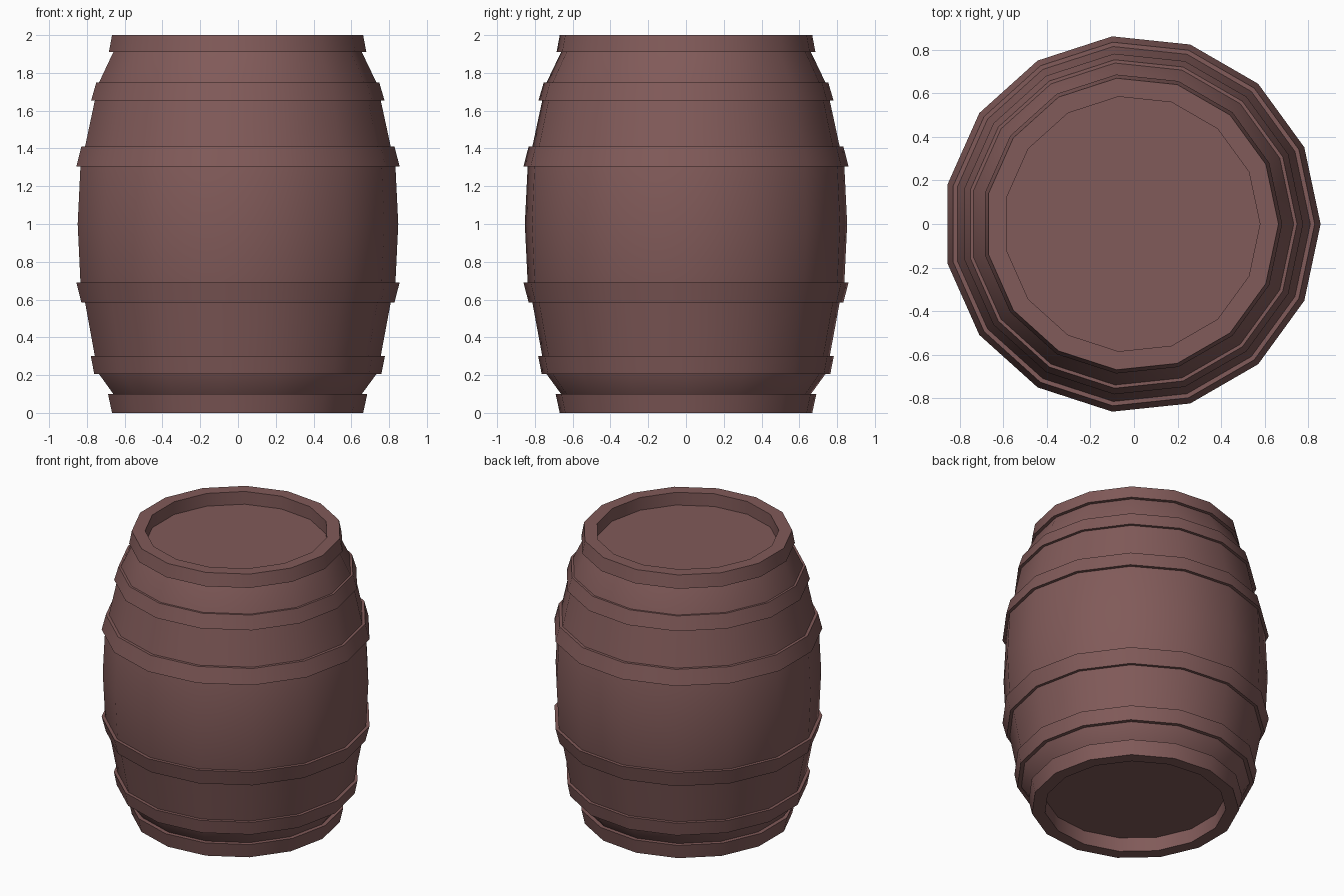
import bpy, bmesh
from math import cos, sin, tau, radians

cube = bpy.data.objects.get("Cube")
if cube:
    bpy.data.objects.remove(cube, do_unlink=True)

SIDES = 15
SHIFT = -0.0095  # centres the odd-sided outline on x

wood = bpy.data.materials.new("brown wood")
wood.use_nodes = True
colour = (0.22, 0.103, 0.1, 1)
wood.diffuse_color = colour
wood.node_tree.nodes["Principled BSDF"].inputs["Base Color"].default_value = colour


def lathe(name, profile, closed):
    """Spin (radius, z) points; closed makes a ring, otherwise ends are capped."""
    bm = bmesh.new()
    rings = [[bm.verts.new((r * cos(tau * i / SIDES) + SHIFT, r * sin(tau * i / SIDES), z))
              for i in range(SIDES)] for r, z in profile]
    pairs = list(zip(rings, rings[1:]))
    if closed:
        pairs.append((rings[-1], rings[0]))
    else:
        bm.faces.new(rings[0])
        bm.faces.new(rings[-1])
    for a, b in pairs:
        for i in range(SIDES):
            j = (i + 1) % SIDES
            bm.faces.new((a[i], a[j], b[j], b[i]))
    bmesh.ops.recalc_face_normals(bm, faces=bm.faces)
    mesh = bpy.data.meshes.new(name)
    bm.to_mesh(mesh)
    bm.free()
    mesh.materials.append(wood)
    obj = bpy.data.objects.new(name, mesh)
    bpy.context.collection.objects.link(obj)
    bpy.ops.object.select_all(action="DESELECT")
    obj.select_set(True)
    bpy.context.view_layer.objects.active = obj
    bpy.ops.object.shade_smooth_by_angle(angle=radians(30))
    return obj


# Bulging body, capped by the recessed heads
lathe("barrel_body", [
    (0.665, 0.10), (0.742, 0.205), (0.765, 0.30), (0.818, 0.585), (0.843, 0.69),
    (0.858, 1.0), (0.843, 1.305), (0.818, 1.41), (0.765, 1.655), (0.742, 1.75),
    (0.665, 1.91)], closed=False)


# Hoops sit proud of the body and flare towards its middle
def hoop(name, low_r, low_z, high_r, high_z, inner):
    lathe(name, [(inner, low_z), (low_r, low_z), (high_r, high_z), (inner, high_z)], closed=True)


hoop("upper_hoop", 0.785, 1.655, 0.757, 1.75, 0.72)
hoop("upper_middle_hoop", 0.865, 1.305, 0.838, 1.41, 0.80)
hoop("lower_middle_hoop", 0.838, 0.585, 0.865, 0.69, 0.80)
hoop("lower_hoop", 0.768, 0.205, 0.787, 0.30, 0.72)

# End rims stand past the heads
hoop("top_rim", 0.689, 1.91, 0.672, 2.0, 0.587)
hoop("bottom_rim", 0.672, 0.0, 0.694, 0.10, 0.587)
